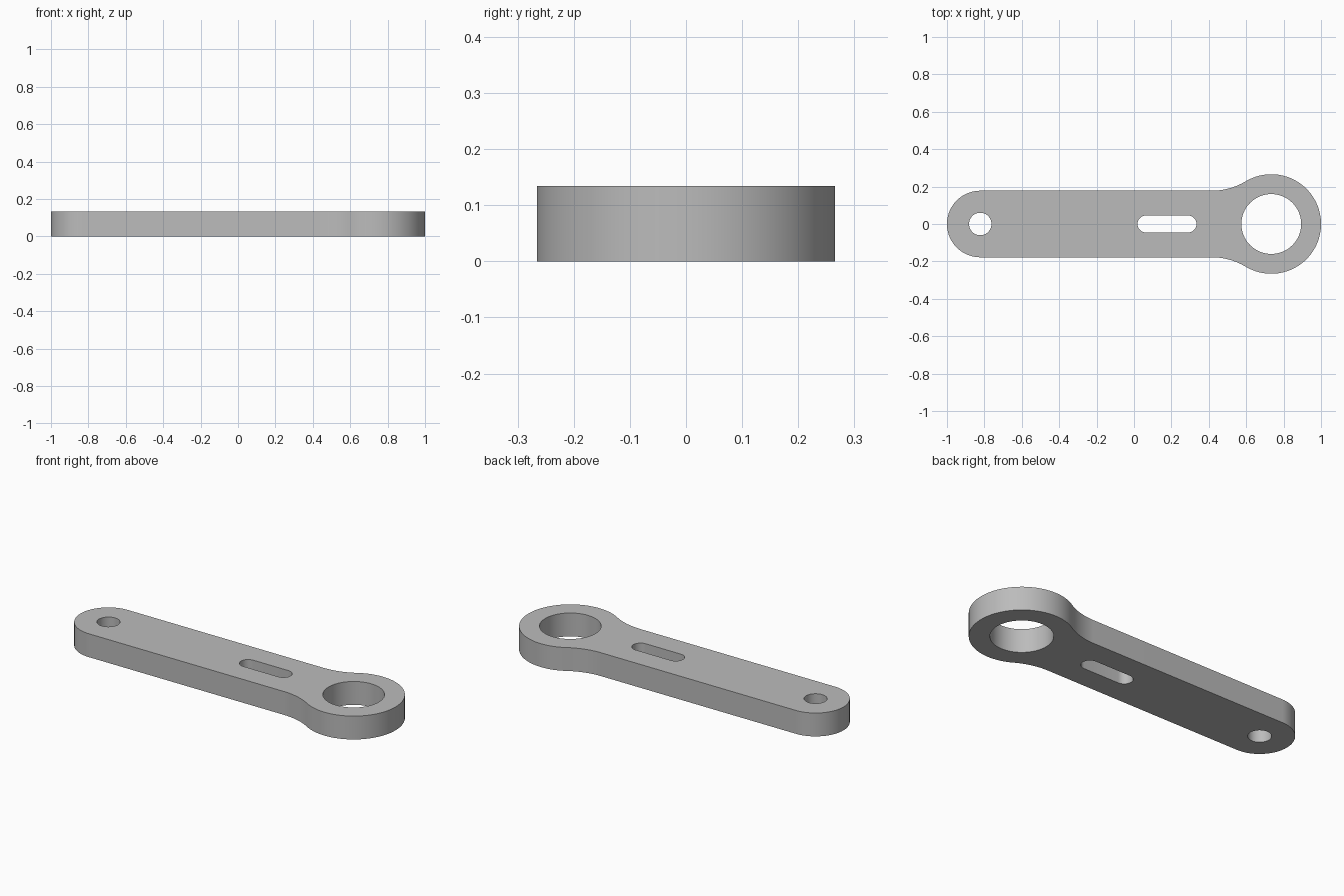
import bpy
import bmesh
from math import pi, sqrt, atan2, cos, sin

cube = bpy.data.objects.get("Cube")
if cube:
    bpy.data.objects.remove(cube, do_unlink=True)

THICK = 0.134
ARM_R, ARM_X = 0.178, -0.822       # rounded small end
RING_R, RING_X = 0.266, 0.734      # big end
FILLET = 0.355                     # blend between arm and big end


def arc(cx, cy, r, a0, a1, n):
    return [(cx + r * cos(a0 + (a1 - a0) * i / n),
             cy + r * sin(a0 + (a1 - a0) * i / n)) for i in range(n + 1)]


def circle(cx, r, n=64):
    return arc(cx, 0, r, 0, 2 * pi, n)[:-1]


# Outer outline: upper half, then mirrored to the lower half
fy = ARM_R + FILLET
fx = RING_X - sqrt((RING_R + FILLET) ** 2 - fy ** 2)
a = atan2(fy, fx - RING_X)
upper = arc(RING_X, 0, RING_R, 0, a, 40)
upper += arc(fx, fy, FILLET, a - pi, -pi / 2, 16)[1:]
upper += arc(ARM_X, 0, ARM_R, pi / 2, pi, 24)
outline = upper + [(x, -y) for x, y in reversed(upper[1:-1])]

# Openings: pin hole, bore and slot
slot_r, slot_a, slot_b = 0.046, 0.065, 0.288
slot = arc(slot_b, 0, slot_r, -pi / 2, pi / 2, 16) + arc(slot_a, 0, slot_r, pi / 2, 3 * pi / 2, 16)
loops = [outline, circle(ARM_X, 0.06, 48), circle(RING_X, 0.16), slot]

# Fill the profile and extrude it upward
bm = bmesh.new()
for pts in loops:
    vs = [bm.verts.new((x, y, 0)) for x, y in pts]
    for i, v in enumerate(vs):
        bm.edges.new((v, vs[(i + 1) % len(vs)]))
bmesh.ops.triangle_fill(bm, use_beauty=True, edges=bm.edges[:], normal=(0, 0, -1))
ext = bmesh.ops.extrude_face_region(bm, geom=bm.faces[:], use_keep_orig=True)
top = [g for g in ext["geom"] if isinstance(g, bmesh.types.BMVert)]
bmesh.ops.translate(bm, verts=top, vec=(0, 0, THICK))
bmesh.ops.recalc_face_normals(bm, faces=bm.faces[:])

mesh = bpy.data.meshes.new("link_arm")
bm.to_mesh(mesh)
bm.free()
arm = bpy.data.objects.new("link_arm", mesh)
bpy.context.collection.objects.link(arm)

# Grey metal
grey = (0.5, 0.5, 0.5, 1)
mat = bpy.data.materials.new("plain_grey")
mat.use_nodes = True
mat.diffuse_color = grey
mat.node_tree.nodes["Principled BSDF"].inputs["Base Color"].default_value = grey
mesh.materials.append(mat)

bpy.ops.object.select_all(action='DESELECT')
arm.select_set(True)
bpy.context.view_layer.objects.active = arm
bpy.ops.object.shade_smooth_by_angle()
